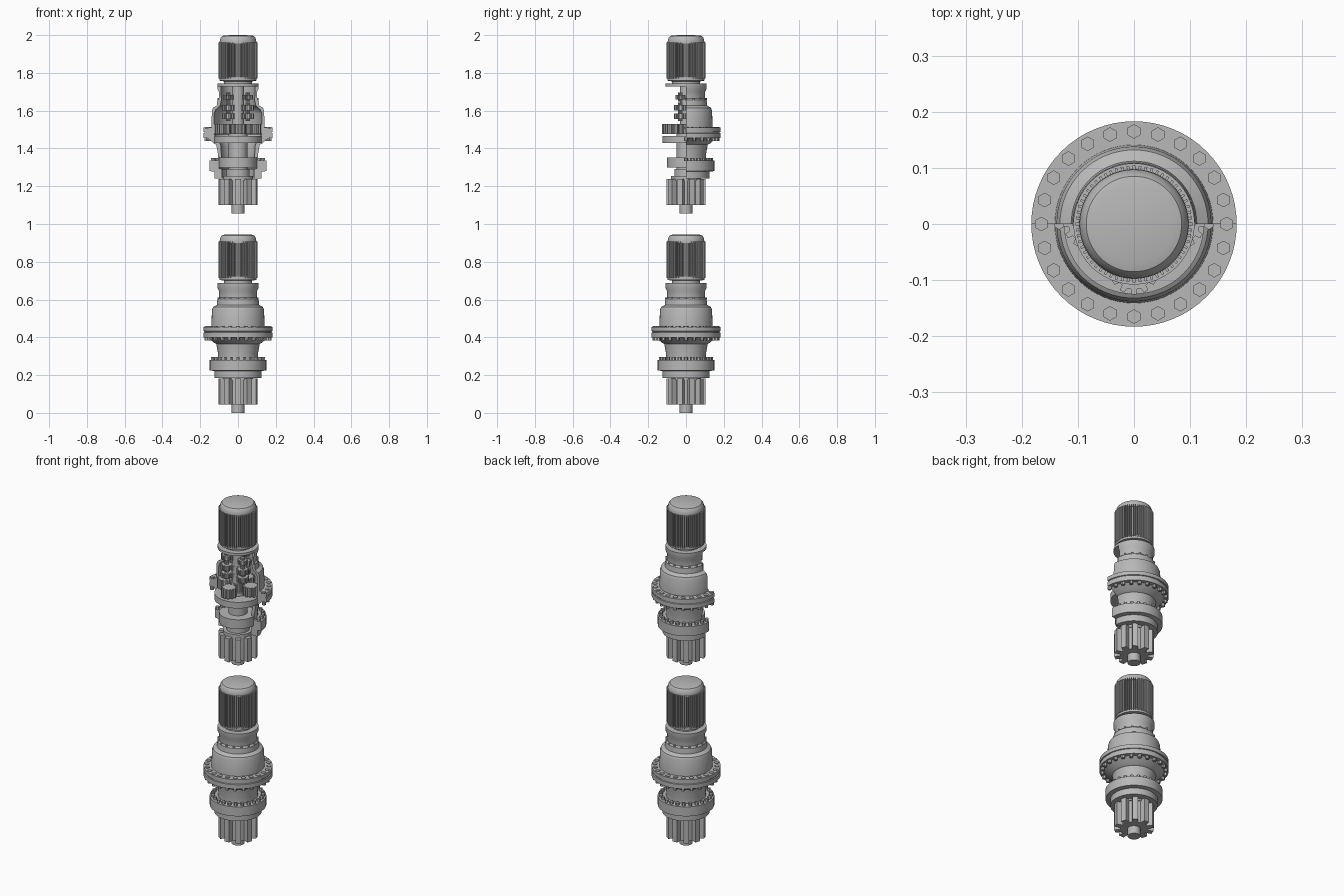
import bpy, bmesh
from math import sin, cos, pi, radians

cube = bpy.data.objects.get("Cube")
if cube:
    bpy.data.objects.remove(cube, do_unlink=True)

steel = bpy.data.materials.new("grey_steel")
steel.use_nodes = True
GREY = (0.48, 0.48, 0.48, 1)
steel.diffuse_color = GREY
steel.node_tree.nodes["Principled BSDF"].inputs["Base Color"].default_value = GREY
made = []


def finish(name, bm, loc=(0, 0, 0)):
    bmesh.ops.remove_doubles(bm, verts=bm.verts, dist=1e-5)
    bmesh.ops.recalc_face_normals(bm, faces=bm.faces)
    me = bpy.data.meshes.new(name)
    bm.to_mesh(me)
    bm.free()
    me.materials.append(steel)
    ob = bpy.data.objects.new(name, me)
    ob.location = loc
    bpy.context.collection.objects.link(ob)
    made.append(ob)
    return ob


def lathe(name, profile, z, half=False, steps=64):
    """Turn a closed (radius, height) outline fully, or over the back half with capped ends."""
    bm = bmesh.new()
    count = steps // 2 + 1 if half else steps
    rings = [[bm.verts.new((r * cos(2 * pi * i / steps), r * sin(2 * pi * i / steps), h))
              for r, h in profile] for i in range(count)]
    n = len(profile)
    for i in range(count - 1 if half else count):
        a, b = rings[i], rings[(i + 1) % count]
        for j in range(n):
            k = (j + 1) % n
            if profile[j][0] or profile[k][0]:
                bm.faces.new((a[j], b[j], b[k], a[k]))
    if half:
        bm.faces.new(rings[0])
        bm.faces.new(rings[-1])
    bmesh.ops.dissolve_degenerate(bm, dist=1e-6, edges=bm.edges)
    return finish(name, bm, (0, 0, z))


def disc(name, r, z0, z1, z, steps=48):
    return lathe(name, [(0, z0), (r, z0), (r, z1), (0, z1)], z, steps=steps)


def gear(name, teeth, root, tip, z0, z1, loc, base=0.62, top=0.4, turn=0.0):
    """Extrude a toothed outline; base and top are tooth widths as shares of the pitch."""
    bm = bmesh.new()
    pitch = 2 * pi / teeth
    outline = []
    for i in range(teeth):
        for r, w in ((root, -base), (tip, -top), (tip, top), (root, base)):
            a = turn + pitch * (i + w / 2)
            outline.append(bm.verts.new((r * cos(a), r * sin(a), z0)))
    face = bm.faces.new(outline)
    ext = bmesh.ops.extrude_face_region(bm, geom=[face])
    verts = [v for v in ext["geom"] if isinstance(v, bmesh.types.BMVert)]
    bmesh.ops.translate(bm, verts=verts, vec=(0, 0, z1 - z0))
    bm.faces.ensure_lookup_table()
    if not any(f.calc_center_median().z < z0 + 1e-5 for f in bm.faces):
        bm.faces.new(outline)
    return finish(name, bm, loc)


def bolt_ring(name, count, orbit, r, z0, z1, z, half=False):
    bm = bmesh.new()
    for i in range(count // 2 + 1 if half else count):
        a = 2 * pi * i / count
        made_cone = bmesh.ops.create_cone(bm, cap_ends=True, segments=6,
                                          radius1=r, radius2=r, depth=z1 - z0)
        bmesh.ops.translate(bm, verts=made_cone["verts"],
                            vec=(orbit * cos(a), orbit * sin(a), (z0 + z1) / 2))
    return finish(name, bm, (0, 0, z))


def planets(name, count, orbit, tip, z0, z1, z, start, teeth):
    for i in range(count):
        a = radians(start) + 2 * pi * i / count
        gear(f"{name}_{i + 1}", teeth, tip * 0.78, tip, z0, z1,
             (orbit * cos(a), orbit * sin(a), z), turn=a)


# Outline of the casing from output collar up to the motor flange
OUTER = [(.125, .185), (.125, .222), (.15, .225), (.15, .28), (.105, .28), (.105, .31),
         (.115, .365), (.128, .372), (.16, .4), (.183, .4), (.183, .425), (.178, .427),
         (.178, .431), (.183, .433), (.183, .455), (.141, .455), (.138, .545), (.132, .56),
         (.112, .572), (.109, .602), (.1, .61), (.101, .645), (.108, .66), (.108, .687)]
INNER = [(.092, .687), (.088, .6), (.095, .57), (.118, .55), (.126, .53), (.126, .42),
         (.108, .4), (.09, .36), (.088, .295), (.1, .295), (.1, .24), (.085, .235), (.085, .185)]


def drive(tag, z, cutaway):
    # Output shaft and pinion
    disc(tag + "_shaft_end", .034, 0, .06, z, 24)
    gear(tag + "_output_pinion", 10, .074, .105, .045, .182, (0, 0, z), .66, .46, pi / 2)
    disc(tag + "_pinion_collar", .08, .175, .2, z)

    # Casing, whole or with its front half removed
    if cutaway:
        lathe(tag + "_casing", OUTER + INNER, z, half=True)
    else:
        lathe(tag + "_casing", [(0, .185)] + OUTER + [(0, .687)], z)
    bolt_ring(tag + "_lower_flange_bolts", 24, .133, .01, .278, .295, z, cutaway)
    bolt_ring(tag + "_main_flange_top_bolts", 24, .165, .013, .45, .459, z, cutaway)
    bolt_ring(tag + "_main_flange_under_bolts", 24, .168, .01, .384, .402, z, cutaway)
    bolt_ring(tag + "_neck_bolts", 16, .104, .006, .6, .612, z, cutaway)

    # Motor with cooling fins and domed cap
    lathe(tag + "_motor_neck", [(0, .68), (.075, .68), (.075, .7), (.098, .704),
                                (.098, .722), (0, .722)], z)
    gear(tag + "_motor_fins", 60, .09, .104, .715, .907, (0, 0, z), .5, .42)
    lathe(tag + "_motor_cap", [(0, .9), (.097, .9), (.097, .912), (.093, .93), (.085, .94),
                               (.07, .944), (0, .945)], z)


def inner_train(z):
    # Central shafts and bearings
    disc("main_shaft", .05, .18, .43, z)
    disc("input_shaft", .032, .42, .69, z, 32)
    disc("output_bearing", .062, .187, .235, z)
    disc("lower_bearing", .1, .243, .297, z)
    disc("planet_carrier", .125, .375, .411, z)
    disc("motor_plate", .108, .674, .689, z)
    # Large final stage
    gear("final_sun_gear", 14, .036, .044, .422, .475, (0, 0, z))
    planets("final_planet", 4, .083, .043, .422, .475, z, 0, 12)
    # Three smaller stages
    for name, z0, z1 in (("third", .502, .53), ("second", .547, .576), ("first", .605, .628)):
        size = .027 if name == "first" else .034
        planets(name + "_stage_planet", 3, .06, size, z0, z1, z, 90, 12)
        gear(name + "_stage_sun", 12, .026, .034, z0, z1, (0, 0, z))
        planets(name + "_stage_pin", 3, .06, .012, z0 - .012, z1 + .012, z, 90, 10)


drive("whole_drive", 0, False)
drive("cutaway_drive", 1.055, True)
inner_train(1.055)

# Smooth round walls, crisp edges
bpy.ops.object.select_all(action='DESELECT')
for ob in made:
    ob.select_set(True)
bpy.context.view_layer.objects.active = made[0]
bpy.ops.object.shade_smooth_by_angle(angle=radians(30))
